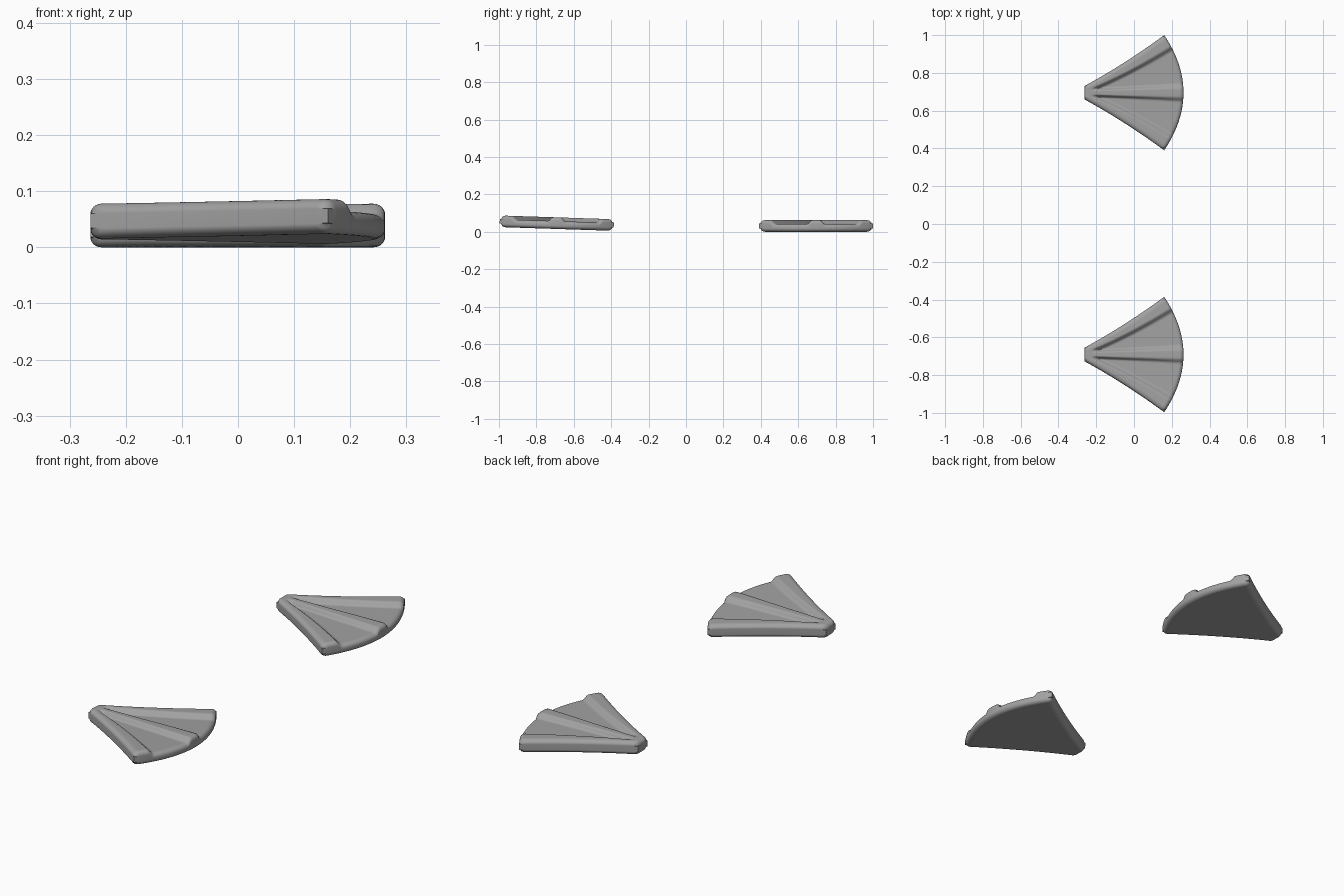
import bpy, bmesh, math

cube = bpy.data.objects.get("Cube")
if cube:
    bpy.data.objects.remove(cube, do_unlink=True)

grey = bpy.data.materials.new("rubber grey")
grey.use_nodes = True
colour = (0.36, 0.36, 0.36, 1)
grey.diffuse_color = colour
grey.node_tree.nodes["Principled BSDF"].inputs["Base Color"].default_value = colour

THICK, ROUND, SINK = 0.062, 0.018, 0.02
NU, NV = 96, 56


def smooth(a, b, t):
    t = min(1, max(0, (t - a) / (b - a)))
    return t * t * (3 - 2 * t)


def plan(u, v):
    """Fan outline: u runs across, v from heel to front edge."""
    half = 0.035 + 0.27 * v - 0.04 * v * (1 - v)
    x = -0.263 + v * (0.423 + 0.102 * (1 - u * u))
    return x, u * half, half


def heights(u, v):
    x, y, half = plan(u, v)
    # rounded rim
    side = max(0, ROUND - (half - abs(y)) * 0.85)
    end = max(0, ROUND - min(v, 1 - v) * 0.46)
    k = min(ROUND, math.hypot(side, end))
    drop = ROUND - math.sqrt(ROUND ** 2 - k * k)
    # sunken webs between the middle rib and the side ribs
    middle = smooth(0, 0.018, abs(y) - 0.006 - 0.02 * v)
    outer = smooth(0, 0.025, half - abs(y) - 0.022 - 0.035 * v)
    web = middle * outer * smooth(0.07, 0.13, v)
    return THICK - drop - SINK * web, drop


def fin(name, location, tilt):
    bm = bmesh.new()
    top, bottom = [], []
    for i in range(NU + 1):
        u = math.sin(math.pi * (i / NU - 0.5))
        rows = [], []
        for j in range(NV + 1):
            v = 0.5 - 0.5 * math.cos(math.pi * j / NV)
            x, y, _ = plan(u, v)
            for row, z in zip(rows, heights(u, v)):
                row.append(bm.verts.new((x, y, z)))
        top.append(rows[0])
        bottom.append(rows[1])
    for i in range(NU):
        for j in range(NV):
            for g in (top, bottom):
                bm.faces.new((g[i][j], g[i + 1][j], g[i + 1][j + 1], g[i][j + 1]))

    # rim wall joining top and bottom
    def rim(g):
        return ([g[i][0] for i in range(NU)] + [g[NU][j] for j in range(NV)]
                + [g[i][NV] for i in range(NU, 0, -1)] + [g[0][j] for j in range(NV, 0, -1)])
    a, b = rim(top), rim(bottom)
    for n in range(len(a)):
        m = (n + 1) % len(a)
        bm.faces.new((a[n], a[m], b[m], b[n]))
    bmesh.ops.recalc_face_normals(bm, faces=bm.faces)
    mesh = bpy.data.meshes.new(name)
    bm.to_mesh(mesh)
    bm.free()
    mesh.materials.append(grey)
    ob = bpy.data.objects.new(name, mesh)
    bpy.context.collection.objects.link(ob)
    ob.location = location
    ob.rotation_euler.x = tilt
    bpy.ops.object.select_all(action="DESELECT")
    ob.select_set(True)
    bpy.context.view_layer.objects.active = ob
    bpy.ops.object.shade_smooth_by_angle(angle=math.radians(50))


fin("back_webbed_fin", (0, 0.695, 0), 0)
fin("front_webbed_fin", (0, -0.692, 0.015), -0.033)
